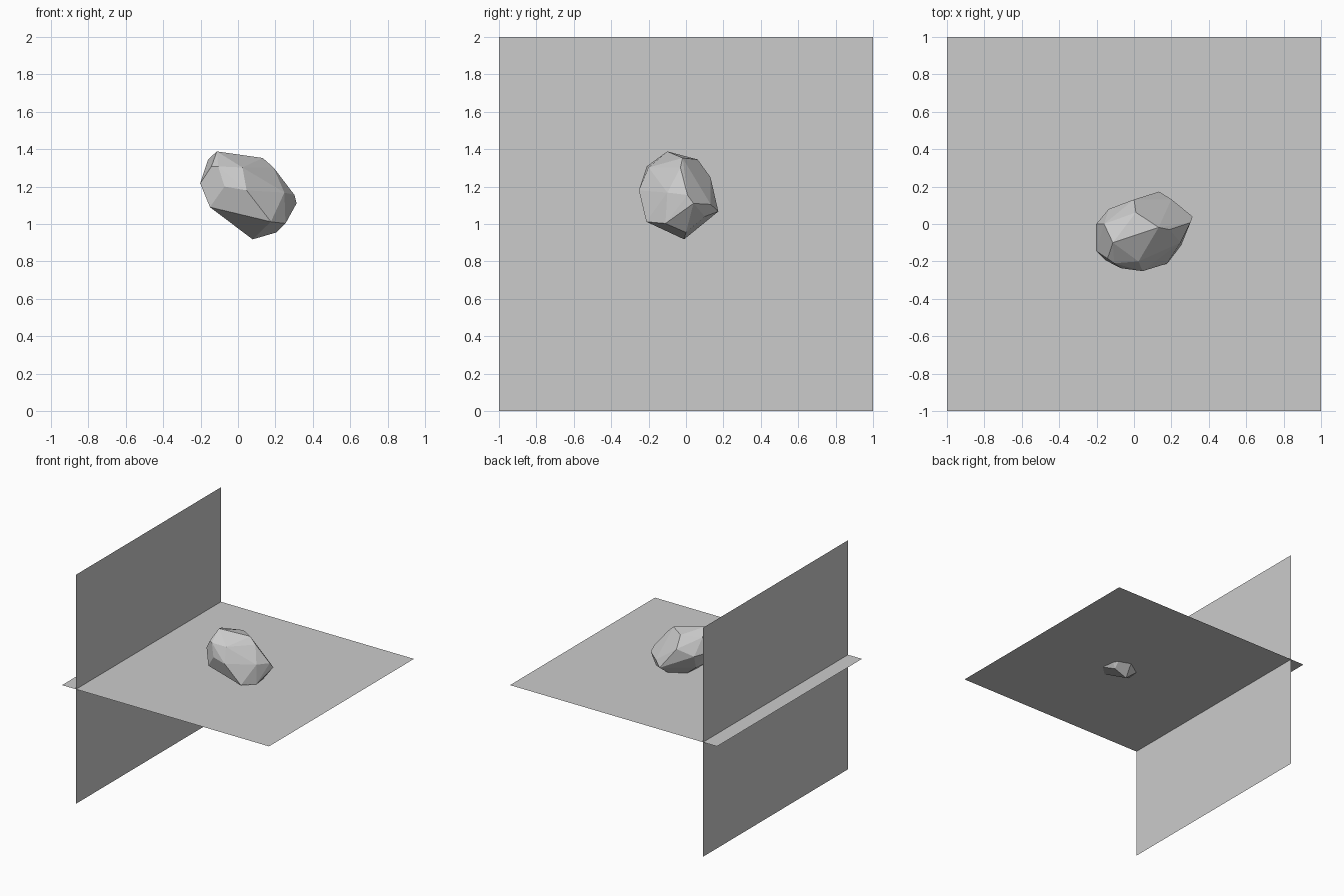
import bpy, bmesh, math

if "Cube" in bpy.data.objects:
    bpy.data.objects.remove(bpy.data.objects["Cube"])


def panel(name, location, rotation=(0, 0, 0)):
    bpy.ops.mesh.primitive_plane_add(size=2, location=location, rotation=rotation)
    bpy.context.object.name = name


# Two crossing square sheets
panel("horizontal_sheet", (0, 0, 1))
panel("vertical_sheet", (-0.865, 0, 1), (0, math.pi / 2, 0))

# Faceted rock: convex hull wrapped around its corner points
corners = [
    # top
    (-.113, -.10, 1.388), (.132, -.018, 1.353), (.19, -.03, 1.302),
    (-.16, 0, 1.345), (.01, .062, 1.345),
    # front
    (-.142, -.185, 1.308), (-.106, -.21, 1.308), (.024, -.2, 1.302),
    (-.072, -.236, 1.2), (.046, -.252, 1.18), (.176, -.212, 1.012),
    (-.15, -.195, 1.09),
    # left
    (-.202, -.145, 1.217), (-.202, 0, 1.22),
    # right
    (.248, -.10, 1.168), (.302, .008, 1.155), (.313, .04, 1.11),
    (.254, -.11, 1.003),
    # back
    (0, .131, 1.25), (-.135, .08, 1.2), (.134, .173, 1.067),
    (.2, .132, 1.105), (.22, .10, 1.04),
    # bottom
    (.206, 0, .955), (.078, -.01, .918), (-.11, .02, 1.075),
]
bm = bmesh.new()
for point in corners:
    bm.verts.new(point)
hull = bmesh.ops.convex_hull(bm, input=bm.verts)
loose = {g for key in ("geom_interior", "geom_unused") for g in hull[key]
         if isinstance(g, bmesh.types.BMVert) and not g.link_faces}
bmesh.ops.delete(bm, geom=list(loose), context='VERTS')
# Merge nearly flat neighbours into larger facets
bmesh.ops.dissolve_limit(bm, angle_limit=math.radians(6), verts=bm.verts, edges=bm.edges)
bmesh.ops.recalc_face_normals(bm, faces=bm.faces)
mesh = bpy.data.meshes.new("rock")
bm.to_mesh(mesh)
bm.free()
bpy.context.collection.objects.link(bpy.data.objects.new("rock", mesh))
